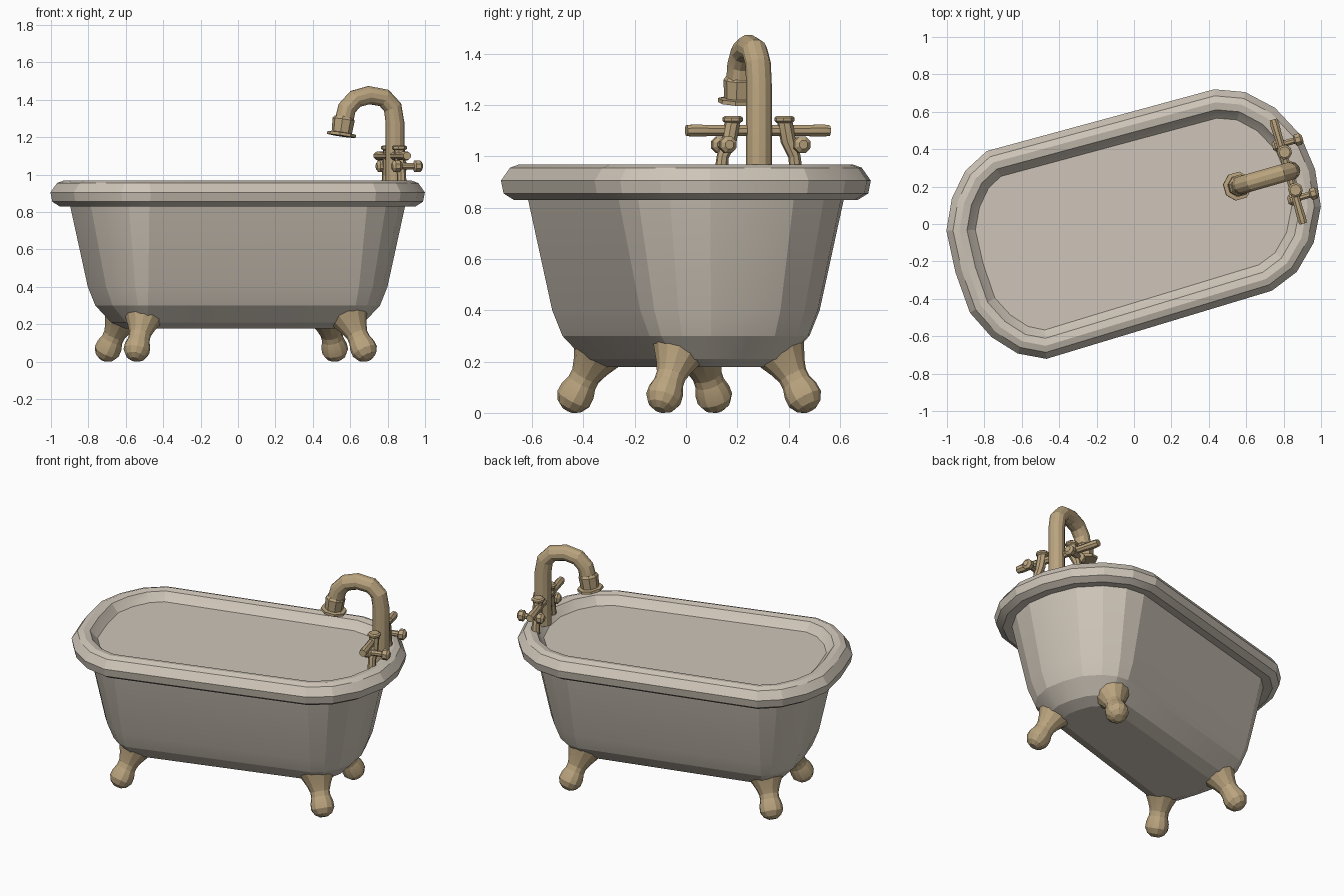
import bpy, bmesh, math
from mathutils import Vector, Matrix

if "Cube" in bpy.data.objects:
    bpy.data.objects.remove(bpy.data.objects["Cube"])

TURN = Matrix.Rotation(math.radians(16), 4, 'Z')   # whole tub sits turned on the floor


def material(name, rgb):
    m = bpy.data.materials.new(name)
    m.diffuse_color = (*rgb, 1)
    m.use_nodes = True
    m.node_tree.nodes["Principled BSDF"].inputs["Base Color"].default_value = m.diffuse_color
    return m


ENAMEL = material("warm grey enamel", (0.62, 0.56, 0.48))
BRASS = material("aged brass", (0.49, 0.37, 0.21))


def skin(name, rings, mat, angle=16):
    """Join rings of points into a closed, capped surface."""
    bm = bmesh.new()
    loops = [[bm.verts.new(TURN @ Vector(p)) for p in r] for r in rings]
    n = len(loops[0])
    for a, b in zip(loops, loops[1:]):
        for i in range(n):
            j = (i + 1) % n
            bm.faces.new((a[i], a[j], b[j], b[i]))
    bm.faces.new(loops[0][::-1])
    bm.faces.new(loops[-1])
    bmesh.ops.recalc_face_normals(bm, faces=bm.faces)
    me = bpy.data.meshes.new(name)
    bm.to_mesh(me)
    bm.free()
    me.materials.append(mat)
    ob = bpy.data.objects.new(name, me)
    bpy.context.collection.objects.link(ob)
    bpy.ops.object.select_all(action='DESELECT')
    ob.select_set(True)
    bpy.context.view_layer.objects.active = ob
    bpy.ops.object.shade_smooth_by_angle(angle=math.radians(angle))
    return ob


def circle(c, axis, r, n):
    q = Vector((0, 0, 1)).rotation_difference(Vector(axis).normalized())
    return [Vector(c) + q @ Vector((r * math.cos(t), r * math.sin(t), 0))
            for t in (math.tau * (i + .5) / n for i in range(n))]


def lathe(name, start, axis, profile, n=8):
    """Turned part: profile is (distance along axis, radius)."""
    d = Vector(axis).normalized()
    return skin(name, [circle(Vector(start) + d * t, d, r, n) for t, r in profile], BRASS)


def pipe(name, path, radii, n=8):
    pts = [Vector(p) for p in path]
    rings = []
    for i, p in enumerate(pts):
        d = pts[min(i + 1, len(pts) - 1)] - pts[max(i - 1, 0)]
        # ring axes built from a fixed side vector so the pipe never twists
        d.normalize()
        side = Vector((0, 1, 0))
        up = d.cross(side).normalized()
        side = up.cross(d)
        rings.append([p + radii[i] * (side * math.cos(t) + up * math.sin(t))
                      for t in (math.tau * (k + .5) / n for k in range(n))])
    return skin(name, rings, BRASS)


# Tub: outline inset at each height, from the underside up over the rim to the floor
right = [(1.0, 0), (.975, .20), (.885, .375), (.755, .50), (.60, .56)]
left = [(-.66, .578), (-.80, .508), (-.91, .385), (-.985, .228), (-1.0, 0)]
half = right + left
outline = [Vector(p) for p in half + [(x, -y) for x, y in half[-2:0:-1]]]


def inset(d, z):
    ring = []
    for i, p in enumerate(outline):
        a = (p - outline[i - 1]).normalized()
        b = (outline[(i + 1) % len(outline)] - p).normalized()
        t = (a + b).normalized()
        ring.append((p.x - t.y * d + .011, p.y + t.x * d + .014, z))
    return ring


tub_profile = [(.40, .178), (.325, .21), (.24, .30), (.20, .40), (.105, .835),
               (.05, .83), (.01, .855), (0, .905), (.035, .955), (.07, .968),
               (.11, .96), (.13, .935), (.155, .91)]
skin("bathtub", [inset(d, z) for d, z in tub_profile], ENAMEL)

# Four splayed feet
leg = [(-.067, .025), (-.05, .052), (-.018, .07), (.018, .069), (.055, .058),
       (.085, .058), (.125, .072), (.17, .094), (.205, .11), (.235, .105), (.255, .06)]
for sx, ex in ((1, "right"), (-1, "left")):
    for sy, ey in ((1, "back"), (-1, "front")):
        lathe(f"{ey}_{ex}_leg", (sx * .63 - .008, sy * .28 + .015, .07),
              (-.07 * sx, -.09 * sy, .2), leg, 12)

# Spout: swan neck pipe, nozzle and flange
V = .042
neck = [(.885, .94), (.885, 1.28), (.872, 1.36), (.825, 1.41), (.74, 1.425),
        (.665, 1.405), (.618, 1.355), (.6, 1.28)]
pipe("swan_neck", [(u, V, z) for u, z in neck], [.05] * 8, 12)
lathe("nozzle", (.602, V, 1.31), (-.015, 0, -.1),
      [(0, .05), (.015, .06), (.085, .055), (.088, .078), (.104, .078), (.106, .05)])

# Taps: long cross bar, two bowed posts with caps, two stub handles with knobs
lathe("tap_bar", (.87, V - .29, 1.1), (0, 1, 0),
      [(0, .022), (.03, .026), (.1, .023), (.48, .023), (.55, .026), (.58, .022)])
for s, e in ((1, "back"), (-1, "front")):
    pipe(f"{e}_tap_post",
         [(.88, V + s * v, z) for v, z in ((.152, .94), (.145, 1.0), (.12, 1.06), (.105, 1.14))],
         [.026, .024, .03, .03])
    lathe(f"{e}_tap_cap", (.88, V + s * .105, 1.13), (0, 0, 1),
          [(0, .03), (.008, .04), (.02, .04), (.027, .03)])
    lathe(f"{e}_tap_handle", (.825, V + s * .15, 1.045), (1, 0, 0),
          [(0, .018), (.015, .034), (.04, .034), (.055, .018), (.12, .018),
           (.128, .034), (.155, .034), (.168, .018)])
